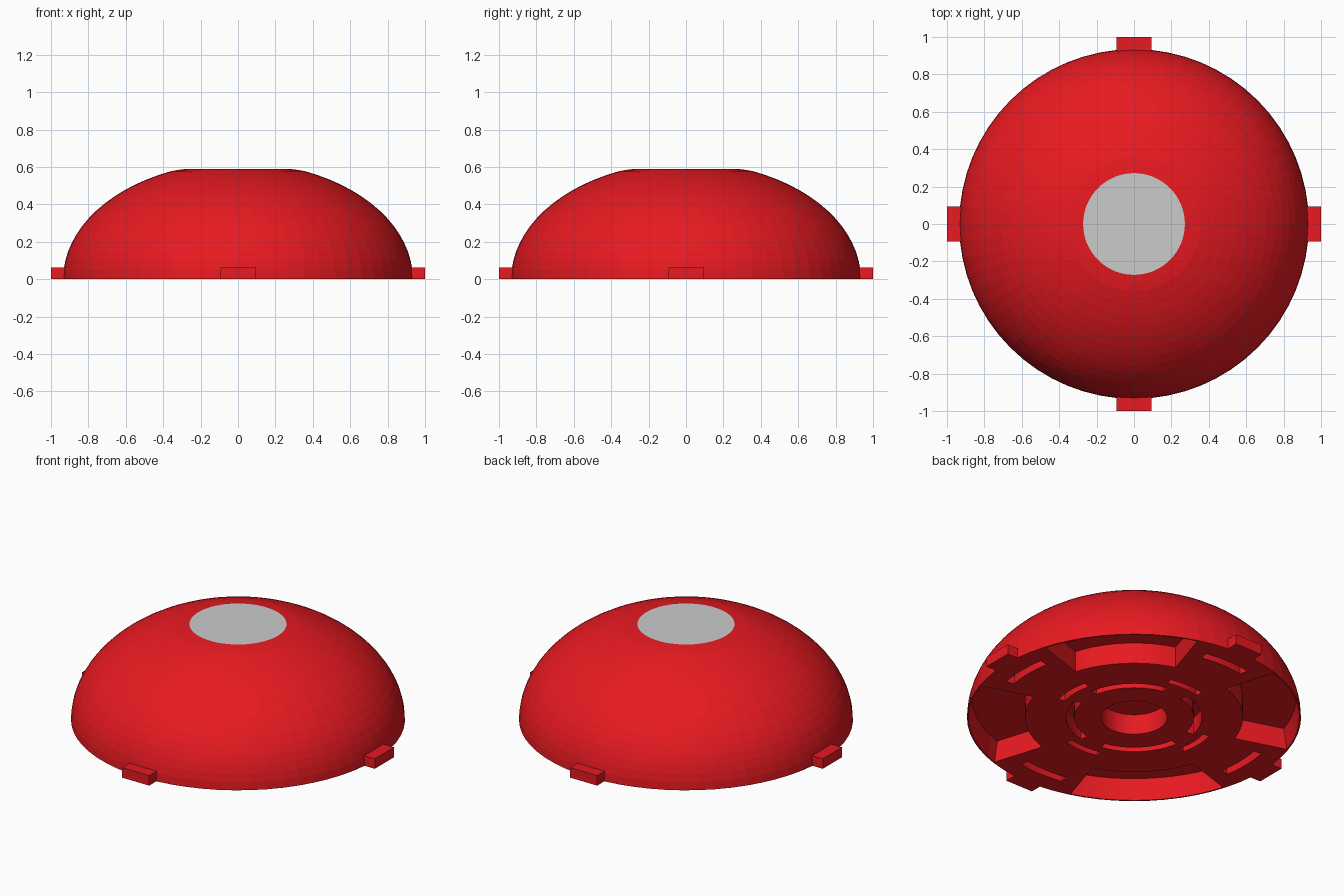
import bpy, bmesh
from math import sin, cos, pi, radians, sqrt

if "Cube" in bpy.data.objects:
    bpy.data.objects.remove(bpy.data.objects["Cube"])

SEG = 64


def material(name, color):
    m = bpy.data.materials.new(name)
    m.diffuse_color = color
    m.use_nodes = True
    m.node_tree.nodes["Principled BSDF"].inputs["Base Color"].default_value = m.diffuse_color
    return m


def finish(bm, name, mat=None):
    bmesh.ops.recalc_face_normals(bm, faces=bm.faces)
    me = bpy.data.meshes.new(name)
    bm.to_mesh(me)
    bm.free()
    ob = bpy.data.objects.new(name, me)
    bpy.context.collection.objects.link(ob)
    if mat:
        me.materials.append(mat)
    return ob


def ring(bm, r, z):
    return [bm.verts.new((r * cos(2 * pi * i / SEG), r * sin(2 * pi * i / SEG), z)) for i in range(SEG)]


def bridge(bm, a, b):
    n = len(a)
    for i in range(n):
        bm.faces.new((a[i], a[(i + 1) % n], b[(i + 1) % n], b[i]))


def arc_block(bm, mid, half, r0, r1, depth, r1_top=None):
    """Curved block used to cut an arc-shaped pocket in the underside."""
    z0 = -0.03
    rt = r1 if r1_top is None else r1_top
    n = 12
    sections = []
    for i in range(n + 1):
        a = radians(mid - half + 2 * half * i / n)
        sections.append([bm.verts.new((r * cos(a), r * sin(a), z))
                         for r, z in ((r0, z0), (r1, z0), (rt, depth), (r0, depth))])
    for a, b in zip(sections, sections[1:]):
        bridge(bm, a, b)
    bm.faces.new(sections[0])
    bm.faces.new(sections[-1])


red = material("red_plastic", (0.8, 0.01, 0.015, 1))

# Dome: elliptical shell with a softened edge at the flat top
profile = [(0.935 * cos(t), 0.625 * sin(t)) for t in [radians(67.5) * i / 15 for i in range(16)]]
profile += [(0.32, 0.584), (0.272, 0.59)]
bm = bmesh.new()
rings = [ring(bm, r, z) for r, z in profile]
for a, b in zip(rings, rings[1:]):
    bridge(bm, a, b)
bm.faces.new(rings[0])
bm.faces.new(rings[-1])
dome = finish(bm, "dome", red)

# Pockets in the underside: outer bays, tab slots, inner slots, centre hole
bm = bmesh.new()
for k in range(4):
    tab_dir, bay_dir = 90 * k, 90 * k + 45
    arc_block(bm, bay_dir, 27.5, 0.61, 0.93, 0.13, 0.908)
    arc_block(bm, tab_dir, 10.5, 0.77, 0.82, 0.10)
    arc_block(bm, tab_dir, 14, 0.43, 0.47, 0.10)
    arc_block(bm, bay_dir, 34, 0.335, 0.38, 0.10)
low, high = ring(bm, 0.185, -0.03), ring(bm, 0.185, 0.125)
bridge(bm, low, high)
bm.faces.new(low)
bm.faces.new(high)
cutter = finish(bm, "pocket_cutter", red)
cutter.hide_render = True
mod = dome.modifiers.new("pockets", 'BOOLEAN')
mod.operation = 'DIFFERENCE'
mod.solver = 'EXACT'
mod.object = cutter
bpy.context.view_layer.objects.active = dome
bpy.ops.object.modifier_apply(modifier=mod.name)
bpy.data.objects.remove(cutter)

# Grey concentric disc set into the flat top
bm = bmesh.new()
rings = [ring(bm, r, 0.5915) for r in (0.272, 0.185, 0.095)]
for a, b in zip(rings, rings[1:]):
    bridge(bm, a, b)
bm.faces.new(rings[-1])
finish(bm, "top_disc")

# Four locking tabs around the rim
for k in range(4):
    a = k * pi / 2
    bm = bmesh.new()
    bmesh.ops.create_cube(bm, size=1)
    for v in bm.verts:
        v.co = (0.96 + v.co.x * 0.08, v.co.y * 0.186, 0.031 + v.co.z * 0.062)
    tab = finish(bm, "rim_tab", red)
    tab.rotation_euler[2] = a
